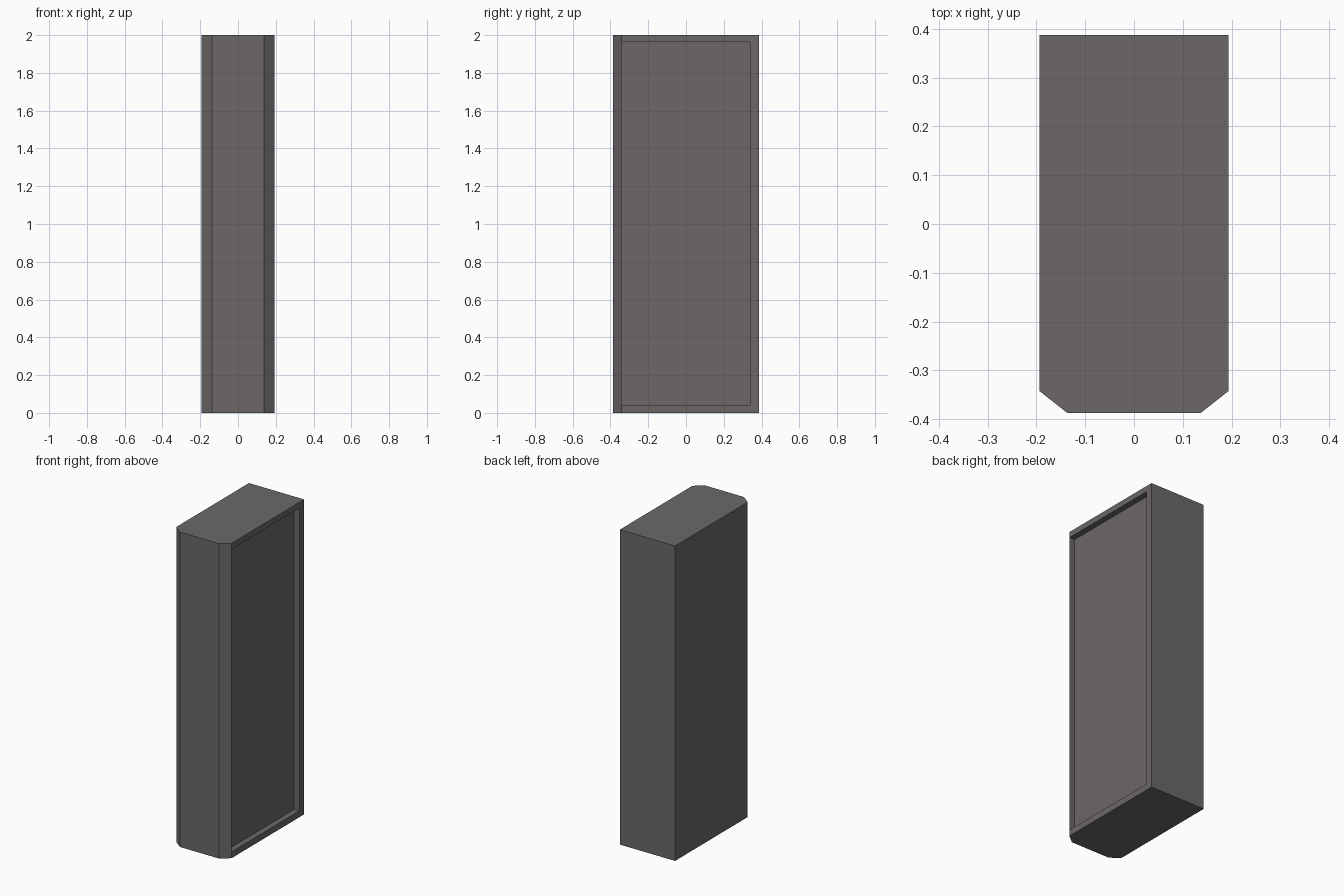
import bpy, bmesh

if "Cube" in bpy.data.objects:
    bpy.data.objects.remove(bpy.data.objects["Cube"])

HEIGHT = 2.0
HALF_W, HALF_D = 0.194, 0.387
FRONT_HALF, CHAMFER_Y = 0.137, -0.342


def prism(name, profile, z0, z1):
    """Extrude a plan outline (counter-clockwise) from z0 to z1."""
    bm = bmesh.new()
    base = bm.faces.new([bm.verts.new((x, y, z0)) for x, y in profile])
    ext = bmesh.ops.extrude_face_region(bm, geom=[base])
    top = [g for g in ext["geom"] if isinstance(g, bmesh.types.BMVert)]
    bmesh.ops.translate(bm, verts=top, vec=(0, 0, z1 - z0))
    bmesh.ops.recalc_face_normals(bm, faces=bm.faces)
    mesh = bpy.data.meshes.new(name)
    bm.to_mesh(mesh)
    bm.free()
    obj = bpy.data.objects.new(name, mesh)
    bpy.context.collection.objects.link(obj)
    return obj


# Cabinet body: chamfered front corners, mirrored half outline
right_half = [(FRONT_HALF, -HALF_D), (HALF_W, CHAMFER_Y), (HALF_W, HALF_D)]
outline = right_half + [(-x, y) for x, y in reversed(right_half)]
body = prism("cabinet_body", outline, 0, HEIGHT)

# Shallow recess in the right side, starting at the chamfer edge
x0, x1, y0, y1 = HALF_W - 0.037, HALF_W + 0.1, CHAMFER_Y + 0.001, 0.34
cutter = prism("side_recess_cutter",
               [(x0, y0), (x1, y0), (x1, y1), (x0, y1)], 0.04, 1.963)
cutter.hide_render = True
cutter.hide_set(True)
recess = body.modifiers.new("side_recess", 'BOOLEAN')
recess.operation = 'DIFFERENCE'
recess.solver = 'EXACT'
recess.object = cutter

# Dark warm grey finish
finish = bpy.data.materials.new("dark_grey_finish")
finish.diffuse_color = (0.15, 0.137, 0.137, 1)
finish.use_nodes = True
finish.node_tree.nodes["Principled BSDF"].inputs["Base Color"].default_value = finish.diffuse_color
body.data.materials.append(finish)
